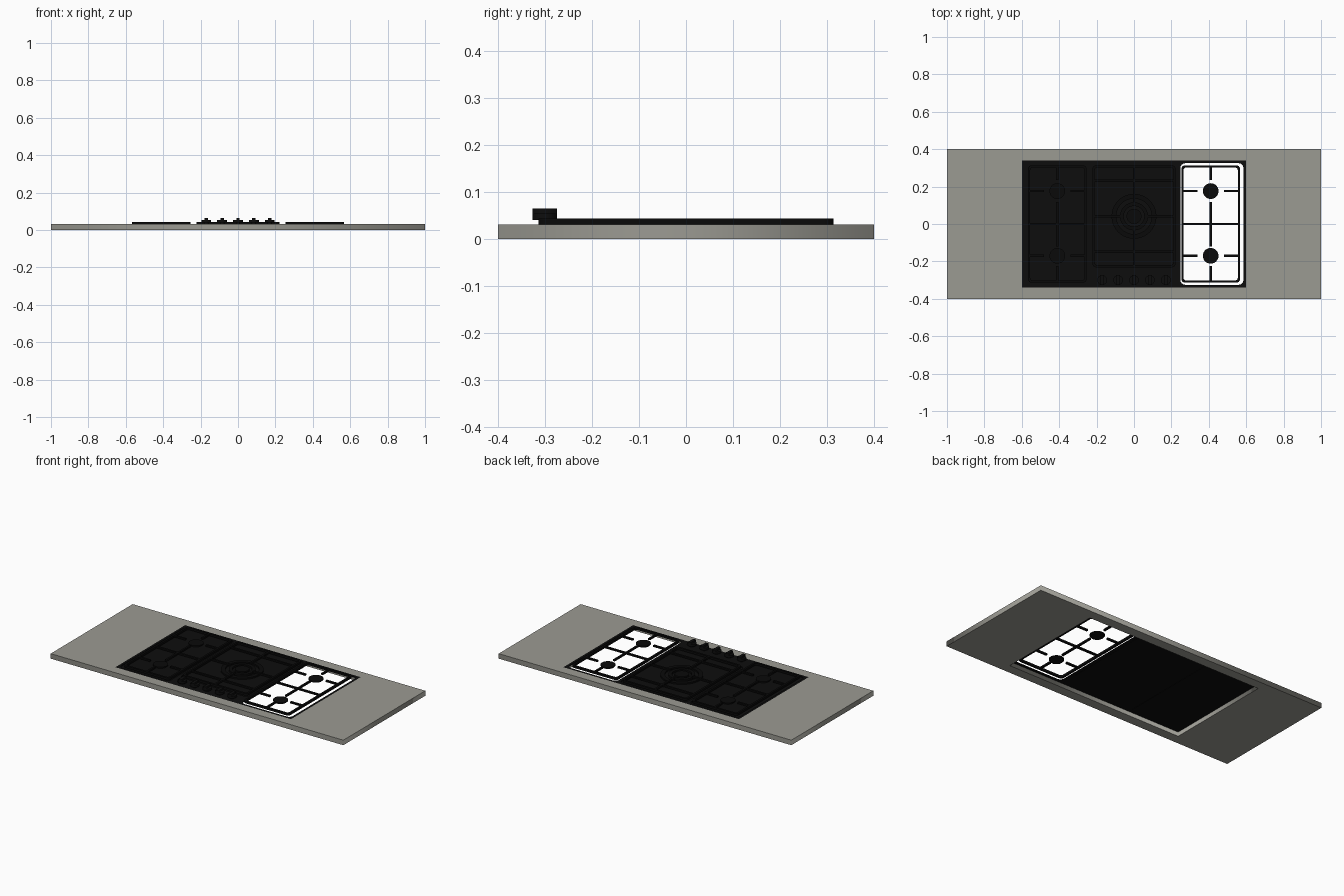
import bpy, math

if "Cube" in bpy.data.objects:
    bpy.data.objects.remove(bpy.data.objects["Cube"])

def material(name, c):
    m = bpy.data.materials.new(name)
    m.diffuse_color = (*c, 1)
    m.use_nodes = True
    m.node_tree.nodes["Principled BSDF"].inputs["Base Color"].default_value = m.diffuse_color
    return m

STONE = material("grey stone", (0.33, 0.325, 0.29))
BLACK = material("black enamel", (0.004, 0.004, 0.004))
IRON = material("cast iron", (0.003, 0.003, 0.003))

def finish(o, name, mat):
    o.name = name
    o.data.materials.clear()
    o.data.materials.append(mat)
    return o

def outline(x0, x1, y0, y1, r):
    """Rounded rectangle points."""
    if r == 0:
        return [(x1, y1), (x0, y1), (x0, y0), (x1, y0)]
    pts = []
    for cx, cy, a in ((x1 - r, y1 - r, 0), (x0 + r, y1 - r, 90), (x0 + r, y0 + r, 180), (x1 - r, y0 + r, 270)):
        for k in range(5):
            t = math.radians(a + k * 22.5)
            pts.append((cx + r * math.cos(t), cy + r * math.sin(t)))
    return pts

def plate(name, loops, z0, z1, mat):
    """Flat slab; the loops after the first are holes."""
    cu = bpy.data.curves.new(name, 'CURVE')
    cu.dimensions, cu.fill_mode, cu.extrude = '2D', 'BOTH', (z1 - z0) / 2
    for pts in loops:
        s = cu.splines.new('POLY')
        s.points.add(len(pts) - 1)
        for p, q in zip(s.points, pts):
            p.co = (*q, 0, 1)
        s.use_cyclic_u = True
    o = bpy.data.objects.new(name, cu)
    bpy.context.collection.objects.link(o)
    o.location.z = (z0 + z1) / 2
    bpy.ops.object.select_all(action='DESELECT')
    o.select_set(True)
    bpy.context.view_layer.objects.active = o
    bpy.ops.object.convert(target='MESH')
    return finish(bpy.context.object, name, mat)

def box(name, x0, x1, y0, y1, z0, z1, mat):
    return plate(name, [outline(x0, x1, y0, y1, 0)], z0, z1, mat)

def disc(name, x, y, r, z0, z1, mat):
    bpy.ops.mesh.primitive_cylinder_add(vertices=32, radius=r, depth=z1 - z0, location=(x, y, (z0 + z1) / 2))
    bpy.ops.object.shade_smooth_by_angle()
    return finish(bpy.context.object, name, mat)

def ring(name, x, y, r, thick, z0, z1, mat):
    loops = [[(x + q * math.cos(k * math.pi / 20), y + q * math.sin(k * math.pi / 20)) for k in range(40)]
             for q in (r, r - thick)]
    return plate(name, loops, z0, z1, mat)

# worktop with cut-out
plate("worktop", [outline(-1, 1, -.4, .4, 0), outline(-.6, .6, -.34, .34, 0)], 0, .031, STONE)

# hob top with three wells: left and centre have floors, the right one is open
left, mid, right = (-.585, -.248, -.325, .325, .025), (-.23, .23, -.24, .325, .025), (.248, .585, -.325, .325, .025)
plate("hob_top", [outline(-.6, .6, -.34, .34, 0)] + [outline(*w) for w in (left, mid, right)], .026, .031, BLACK)
plate("left_well_floor", [outline(*left)], .024, .026, BLACK)
plate("centre_well_floor", [outline(*mid)], .024, .026, BLACK)

# side grates and burners
Z0, Z1, W = .034, .044, .006
for side, cx in (("left", -.41), ("right", .41)):
    plate(side + "_grate_frame", [outline(cx - .157, cx + .157, -.314, .314, .02),
                                  outline(cx - .145, cx + .145, -.302, .302, .014)], .031, Z1, IRON)
    box(side + "_grate_cross_bar", cx - .146, cx + .146, -W, W, Z0, Z1, IRON)
    for y0, y1 in ((.235, .303), (-.12, .118), (-.303, -.225)):
        box(side + "_grate_spine", cx - W, cx + W, y0, y1, Z0, Z1, IRON)
    for y in (.176, -.17):
        for s in (-1, 1):
            a, b = sorted((cx + s * .07, cx + s * .146))
            box(side + "_grate_finger", a, b, y - W, y + W, Z0, Z1, IRON)
        disc(side + "_burner_base", cx, y, .036, .025, .031, IRON)
        disc(side + "_burner_cap", cx, y, .042, .031, .037, IRON)

# centre grate and wok burner
plate("centre_grate_frame", [outline(-.222, .222, -.232, .314, .02),
                             outline(-.21, .21, -.22, .302, .014)], .031, Z1, IRON)
BY = .041
for s in (-1, 1):
    a, b = sorted((s * .075, s * .211))
    box("centre_grate_side_finger", a, b, BY - W, BY + W, Z0, Z1, IRON)
    box("centre_grate_rail", -.211, .211, BY + s * .19 - W, BY + s * .19 + W, Z0, Z1, IRON)
    a, b = sorted((BY + s * .075, BY + s * .262))
    box("centre_grate_end_finger", -W, W, a, b, Z0, Z1, IRON)
ring("wok_burner_outer_ring", 0, BY, .12, .025, .026, .035, IRON)
ring("wok_burner_inner_ring", 0, BY, .075, .02, .026, .037, IRON)
disc("wok_burner_cap", 0, BY, .04, .026, .037, IRON)

# control knobs
for i in range(-2, 3):
    x, y = i * .085, -.3
    disc("knob_stem", x, y, .012, .03, .04, BLACK)
    disc("knob_base", x, y, .026, .04, .054, BLACK)
    box("knob_grip", x - .009, x + .009, y - .026, y + .026, .054, .065, BLACK)
